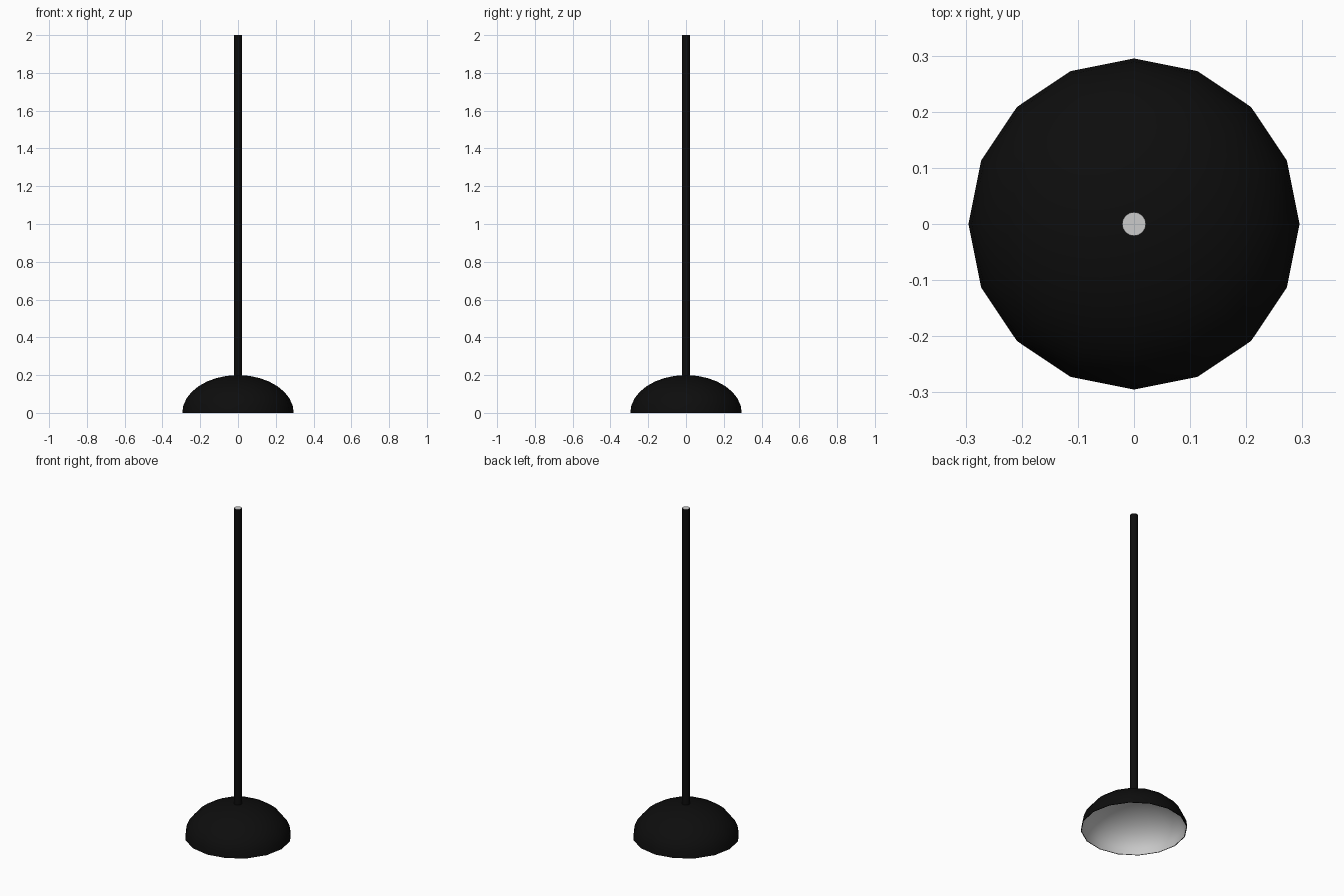
import bpy, bmesh
from math import sin, cos, pi

if "Cube" in bpy.data.objects:
    bpy.data.objects.remove(bpy.data.objects["Cube"])

SEGS, RINGS = 16, 8

black = bpy.data.materials.new("black")
black.diffuse_color = (0.004, 0.004, 0.004, 1)
black.use_nodes = True
black.node_tree.nodes["Principled BSDF"].inputs["Base Color"].default_value = black.diffuse_color


def finish(name, bm, material=None):
    mesh = bpy.data.meshes.new(name)
    bm.to_mesh(mesh)
    bm.free()
    if material:
        mesh.materials.append(material)
    ob = bpy.data.objects.new(name, mesh)
    bpy.context.collection.objects.link(ob)
    return ob


def add_dome(bm, radius, height):
    """Open half ellipsoid; returns its bottom ring."""
    rings = []
    for i in range(RINGS):
        a = pi / 2 * i / RINGS
        rings.append([bm.verts.new((radius * cos(a) * cos(2 * pi * j / SEGS),
                                    radius * cos(a) * sin(2 * pi * j / SEGS),
                                    height * sin(a))) for j in range(SEGS)])
    apex = bm.verts.new((0, 0, height))
    for j in range(SEGS):
        k = (j + 1) % SEGS
        for lo, hi in zip(rings, rings[1:]):
            bm.faces.new((lo[j], lo[k], hi[k], hi[j])).smooth = True
        bm.faces.new((rings[-1][j], rings[-1][k], apex)).smooth = True
    return rings[0]


# Base: black outer shell with a thin rim
bm = bmesh.new()
outer = add_dome(bm, 0.295, 0.2)
inner = [bm.verts.new((v.co.x * 0.987, v.co.y * 0.987, 0)) for v in outer]
for j in range(SEGS):
    k = (j + 1) % SEGS
    bm.faces.new((outer[k], outer[j], inner[j], inner[k]))
finish("base_shell", bm, black)

# Base: grey hollow underside
bm = bmesh.new()
add_dome(bm, 0.295 * 0.987, 0.196)
bmesh.ops.reverse_faces(bm, faces=bm.faces[:])
finish("base_lining", bm)

# Pole: black tube with a grey top cap
bm = bmesh.new()
bmesh.ops.create_cone(bm, cap_ends=True, segments=32, radius1=0.021,
                      radius2=0.021, depth=1.802)
bmesh.ops.translate(bm, verts=bm.verts[:], vec=(0, 0, 1.099))
for f in bm.faces:
    f.smooth = len(f.verts) == 4
    f.material_index = int(f.normal.z > 0.5)
pole = finish("pole", bm, black)
pole.data.materials.append(None)
for e in pole.data.edges:
    e.use_edge_sharp = abs(pole.data.vertices[e.vertices[0]].co.z
                           - pole.data.vertices[e.vertices[1]].co.z) < 0.01
